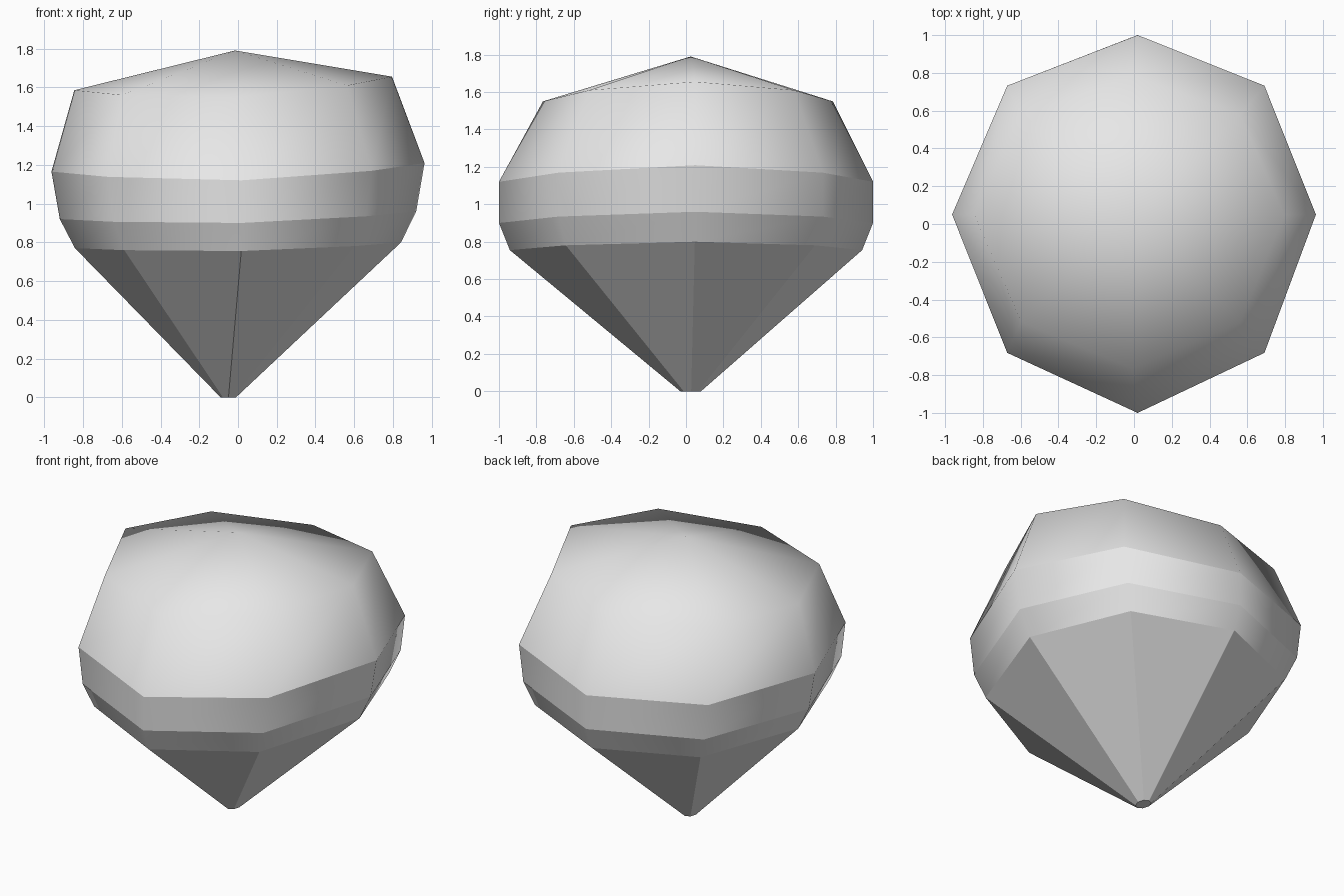
import bpy, bmesh
from math import cos, sin, pi

cube = bpy.data.objects.get("Cube")
if cube:
    bpy.data.objects.remove(cube, do_unlink=True)

# one plain grey material
grey = bpy.data.materials.new("light_grey")
grey.use_nodes = True
colour = (0.8, 0.8, 0.8, 1)
grey.diffuse_color = colour
grey.node_tree.nodes["Principled BSDF"].inputs["Base Color"].default_value = colour

SIDES = 8
# rings from tip to crown: x radius, y radius, x centre, y centre, height, tilt, bow
RINGS = [
    (0.04, 0.055, -0.05, 0.025, 0, 0, 0),
    (0.842, 0.942, 0, 0, 0.755, 0.015, 0.03),
    (0.92, 1, 0, 0, 0.9, 0.02, 0.04),
    (0.963, 1, 0, 0, 1.12, 0.022, 0.067),
    (0.82, 0.775, -0.025, 0.01, 1.55, 0.035, 0.07),
]

bm = bmesh.new()


def add_ring(rx, ry, cx, cy, z, tilt, bow):
    """A slightly warped octagon: its left and right corners lift and lean back."""
    verts = []
    for i in range(SIDES):
        c, s = cos(2 * pi * i / SIDES), sin(2 * pi * i / SIDES)
        verts.append(bm.verts.new((cx + rx * (c + 0.02 * s * s),
                                   cy + ry * (s + 0.05 * c * c),
                                   z + tilt * c + bow * c * c)))
    return verts


rings = [add_ring(*r) for r in RINGS]

# flat pointed base, then smooth bands
for level, (low, high) in enumerate(zip(rings, rings[1:])):
    for i in range(SIDES):
        j = (i + 1) % SIDES
        face = bm.faces.new((low[i], low[j], high[j], high[i]))
        face.smooth = level > 0

# low crown and closed tip
apex = bm.verts.new((-0.015, 0.025, 1.79))
for i in range(SIDES):
    bm.faces.new((rings[-1][i], rings[-1][(i + 1) % SIDES], apex)).smooth = True
bm.faces.new(rings[0][::-1])

# crisp edges between the bands, below the rounded top
for ring in rings[:4]:
    for i in range(SIDES):
        bm.edges.get((ring[i], ring[(i + 1) % SIDES])).smooth = False

bmesh.ops.recalc_face_normals(bm, faces=bm.faces)
mesh = bpy.data.meshes.new("faceted_stone")
bm.to_mesh(mesh)
bm.free()
mesh.materials.append(grey)
stone = bpy.data.objects.new("faceted_stone", mesh)
bpy.context.collection.objects.link(stone)
